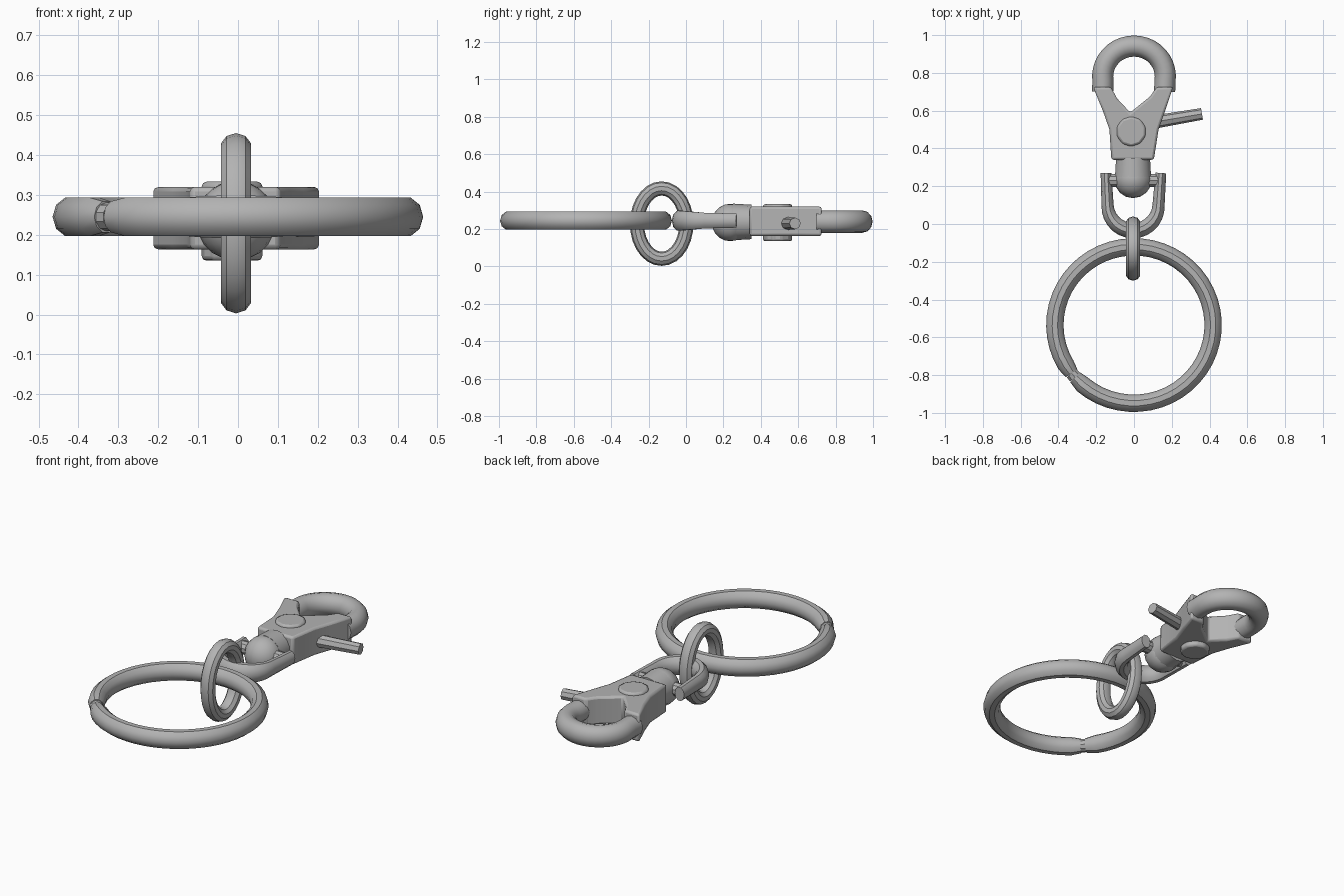
import bpy, bmesh
from math import sin, cos, pi, radians
from mathutils import Vector, Matrix

cube = bpy.data.objects.get("Cube")
if cube:
    bpy.data.objects.remove(cube, do_unlink=True)

steel = bpy.data.materials.new("brushed_steel")
steel.use_nodes = True
GREY = (0.45, 0.45, 0.45, 1)
steel.diffuse_color = GREY
steel.node_tree.nodes["Principled BSDF"].inputs["Base Color"].default_value = GREY
Z = 0.245  # height of the clasp's middle plane


def finish(name, bm, bevel=0.0, angle=35):
    bmesh.ops.recalc_face_normals(bm, faces=bm.faces)
    mesh = bpy.data.meshes.new(name)
    bm.to_mesh(mesh)
    bm.free()
    ob = bpy.data.objects.new(name, mesh)
    bpy.context.collection.objects.link(ob)
    mesh.materials.append(steel)
    if bevel:
        mod = ob.modifiers.new("bevel", "BEVEL")
        mod.width, mod.segments, mod.limit_method = bevel, 2, "ANGLE"
    bpy.ops.object.select_all(action="DESELECT")
    ob.select_set(True)
    bpy.context.view_layer.objects.active = ob
    bpy.ops.object.shade_smooth_by_angle(angle=radians(angle))
    return ob


def sweep(name, path, across, up, axis=(0, 0, 1), closed=False, sides=10, scale=None):
    """Elliptical tube along a planar path; axis is the plane's normal."""
    bm = bmesh.new()
    path, axis = [Vector(p) for p in path], Vector(axis)
    n, rings = len(path), []
    for i, p in enumerate(path):
        a = path[i - 1] if closed or i else p
        b = path[(i + 1) % n] if closed or i < n - 1 else p
        side = (b - a).normalized().cross(axis)
        s = scale[i] if scale else 1
        rings.append([bm.verts.new(p + side * across * s * cos(t) + axis * up * s * sin(t))
                      for t in (2 * pi * k / sides for k in range(sides))])
    for i in range(n if closed else n - 1):
        r, q = rings[i], rings[(i + 1) % n]
        for k in range(sides):
            m = (k + 1) % sides
            bm.faces.new((r[k], r[m], q[m], q[k]))
    if not closed:
        bm.faces.new(rings[0])
        bm.faces.new(rings[-1])
    return finish(name, bm)


def arc(cx, cy, rx, ry, start, end, count, z=Z):
    angles = [radians(start + (end - start) * i / count) for i in range(count + 1)]
    return [(cx + rx * cos(t), cy + ry * sin(t), z) for t in angles]


def prism(name, outline, low, high, bevel):
    bm = bmesh.new()
    face = bm.faces.new([bm.verts.new((x, y, low)) for x, y in outline])
    out = bmesh.ops.extrude_face_region(bm, geom=[face])
    verts = [v for v in out["geom"] if isinstance(v, bmesh.types.BMVert)]
    bmesh.ops.translate(bm, verts=verts, vec=(0, 0, high - low))
    return finish(name, bm, bevel)


def cylinder(name, start, end, r1, r2, sides, bevel=0.0):
    a, b = Vector(start), Vector(end)
    bm = bmesh.new()
    turn = (b - a).to_track_quat("Z", "Y").to_matrix().to_4x4()
    bmesh.ops.create_cone(bm, cap_ends=True, segments=sides, radius1=r1, radius2=r2,
                          depth=(b - a).length, matrix=Matrix.Translation((a + b) / 2) @ turn)
    return finish(name, bm, bevel)


# Large split ring, its two rounded ends meeting at the lower left
ring = arc(0, -0.535, 0.419, 0.414, 222, 578, 48)
sweep("key_ring", ring, 0.046, 0.051, scale=[0.8] + [1] * 47 + [0.8])
cylinder("ring_joint", ring[-1], ring[0], 0.036, 0.036, 10)

# Upright oval link joining ring and swivel
link = [(-0.005, -0.13 + 0.132 * cos(t), 0.229 + 0.188 * sin(t))
        for t in (2 * pi * i / 28 for i in range(28))]
sweep("oval_link", link, 0.038, 0.04, axis=(1, 0, 0), closed=True)

# Swivel yoke: U bow with a cross pin through the ball
bow = [(-0.148, 0.27, Z)] + arc(-0.005, 0.1, 0.135, 0.135, 180, 360, 14) + [(0.142, 0.27, Z)]
sweep("swivel_bow", bow, 0.032, 0.044,
      scale=[0.9] + [1.0 + 0.28 * sin(pi * i / 14) for i in range(15)] + [0.9])
cylinder("swivel_pin", (-0.15, 0.23, Z), (0.145, 0.23, Z), 0.036, 0.036, 10)

# Ball and neck
bm = bmesh.new()
bmesh.ops.create_uvsphere(bm, u_segments=16, v_segments=10, radius=0.1,
                          matrix=Matrix.Translation((-0.005, 0.237, 0.235)))
finish("swivel_ball", bm)
cylinder("swivel_neck", (-0.005, 0.25, 0.238), (-0.005, 0.35, 0.238), 0.098, 0.092, 14)

# Forked clasp body with a V notch
body = [(-0.12, 0.34), (0.105, 0.34), (0.13, 0.5), (0.165, 0.6), (0.207, 0.725),
        (0.12, 0.725), (0.085, 0.675), (-0.02, 0.59), (-0.09, 0.665), (-0.122, 0.725),
        (-0.217, 0.725), (-0.165, 0.6), (-0.13, 0.5)]
prism("clasp_body", body, 0.163, 0.32, 0.012)

# Rounded hook loop at the far end
hook = [(0.162, 0.7, Z - 0.005)] + arc(0, 0.78, 0.166, 0.162, -8, 188, 20, Z - 0.005) \
    + [(-0.166, 0.7, Z - 0.005)]
sweep("hook_loop", hook, 0.056, 0.06, sides=12)

# Rivet heads on both faces, and the thumb lever
cylinder("rivet", (-0.015, 0.49, 0.135), (-0.015, 0.49, 0.333), 0.08, 0.08, 10, 0.012)
cylinder("thumb_lever", (0.05, 0.53, 0.23), (0.36, 0.583, 0.23), 0.036, 0.031, 8)
